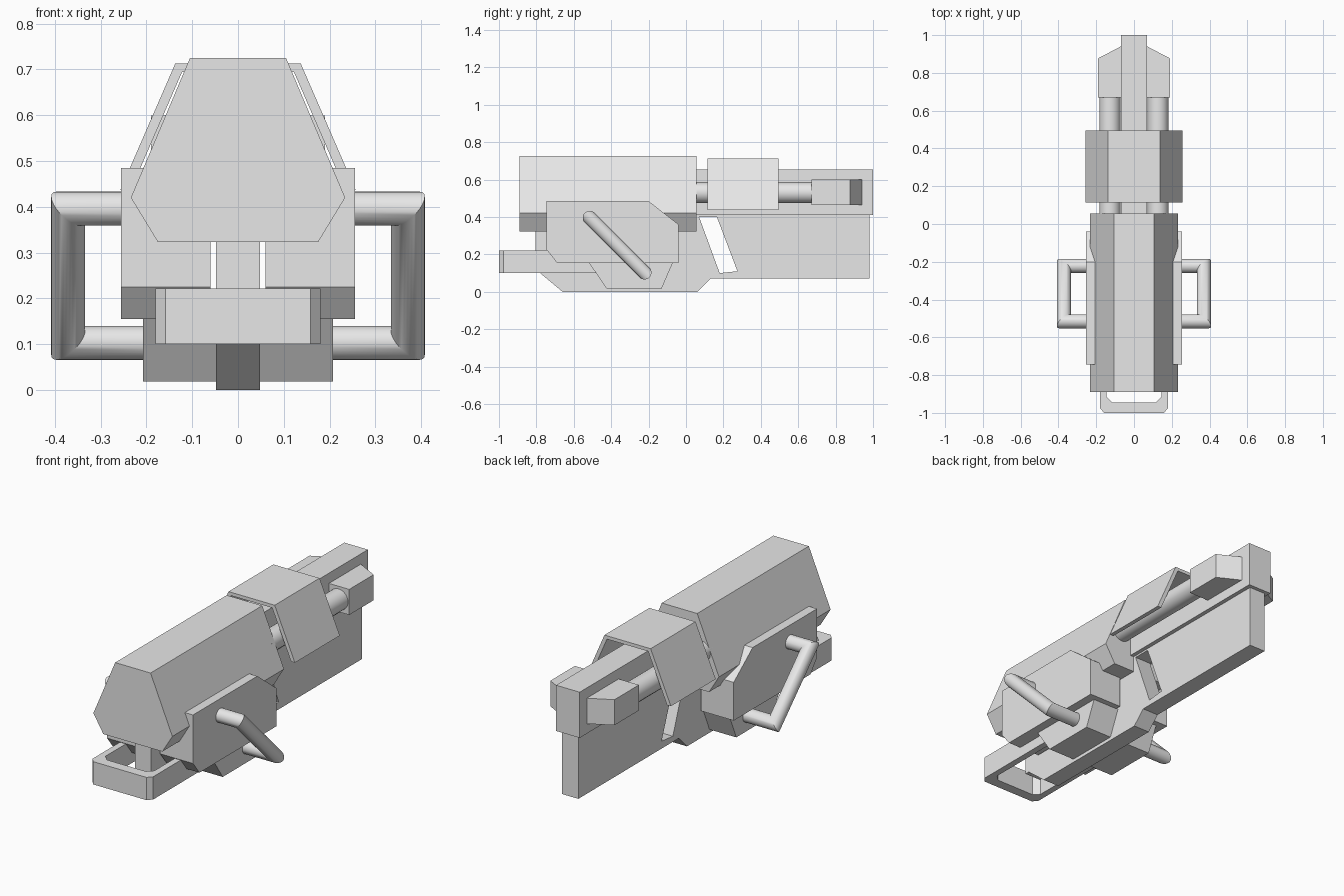
import bpy, bmesh, math
from mathutils import Vector

cube = bpy.data.objects.get("Cube")
if cube:
    bpy.data.objects.remove(cube, do_unlink=True)

grey = bpy.data.materials.new("plain grey")
grey.use_nodes = True
grey.diffuse_color = (0.8, 0.8, 0.8, 1)
grey.node_tree.nodes["Principled BSDF"].inputs["Base Color"].default_value = (0.8, 0.8, 0.8, 1)


def finish(name, bm):
    bmesh.ops.recalc_face_normals(bm, faces=bm.faces)
    mesh = bpy.data.meshes.new(name)
    bm.to_mesh(mesh)
    bm.free()
    mesh.materials.append(grey)
    obj = bpy.data.objects.new(name, mesh)
    bpy.context.collection.objects.link(obj)
    return obj


def prism(name, pts, axis, a, b):
    """Extrude a 2D outline from a to b along an axis."""
    place = {"x": lambda p, t: (t, p[0], p[1]),
             "y": lambda p, t: (p[0], t, p[1]),
             "z": lambda p, t: (p[0], p[1], t)}[axis]
    bm = bmesh.new()
    face = bm.faces.new([bm.verts.new(place(p, a)) for p in pts])
    ext = bmesh.ops.extrude_face_region(bm, geom=[face])
    verts = [g for g in ext["geom"] if isinstance(g, bmesh.types.BMVert)]
    bmesh.ops.translate(bm, verts=verts, vec=Vector(place((0, 0), b - a)))
    return finish(name, bm)


def tube(name, path, radius, sides=32):
    """Round tube along straight segments with mitred corners."""
    path = [Vector(p) for p in path]
    bm = bmesh.new()
    d = (path[1] - path[0]).normalized()
    u = d.orthogonal().normalized()
    w = d.cross(u)
    angles = [2 * math.pi * i / sides for i in range(sides)]
    ring = [path[0] + radius * (u * math.cos(t) + w * math.sin(t)) for t in angles]
    rings = [[bm.verts.new(p) for p in ring]]
    for i in range(1, len(path)):
        d = (path[i] - path[i - 1]).normalized()
        nxt = (path[i + 1] - path[i]).normalized() if i + 1 < len(path) else d
        n = (d + nxt).normalized()
        ring = [p + d * ((path[i] - p).dot(n) / d.dot(n)) for p in ring]
        rings.append([bm.verts.new(p) for p in ring])
    for r0, r1 in zip(rings, rings[1:]):
        for k in range(sides):
            j = (k + 1) % sides
            bm.faces.new((r0[k], r0[j], r1[j], r1[k]))
    bm.faces.new(rings[0])
    bm.faces.new(rings[-1])
    obj = finish(name, bm)
    bpy.ops.object.select_all(action="DESELECT")
    bpy.context.view_layer.objects.active = obj
    obj.select_set(True)
    bpy.ops.object.shade_smooth_by_angle(angle=math.radians(35))
    return obj


def mirrored(half):
    """Complete a symmetric outline from its +x half."""
    return half + [(-x, y) for x, y in reversed(half)]


# Main housing and the square barrel behind it
prism("main_housing", mirrored([(0.105, 0.725), (0.234, 0.42), (0.175, 0.323)]), "y", -0.89, 0.055)
prism("barrel_block", mirrored([(0.07, 0.655), (0.07, 0.41)]), "y", 0.0, 1.0)

# Open shroud over the barrel
prism("barrel_shroud", mirrored([(0.122, 0.695), (0.234, 0.437), (0.257, 0.437), (0.137, 0.713)]),
      "y", 0.115, 0.495)

# Wide muzzle block with chamfered end
prism("muzzle_block", mirrored([(0.19, 0.67), (0.19, 0.877), (0.07, 0.94)]), "z", 0.463, 0.6)

# Central keel in two pieces around a slanted slot
prism("front_keel", [(-0.805, 0.4), (-0.805, 0.1), (-0.78, 0.1), (-0.66, 0), (0.06, 0),
                     (0.13, 0.07), (0.18, 0.07), (0.18, 0.1), (0.07, 0.4), (0.07, 0.42), (0.0, 0.42)],
      "x", -0.048, 0.048)
prism("rear_keel", [(0.18, 0.07), (0.98, 0.07), (0.98, 0.42), (0.07, 0.42), (0.07, 0.4),
                    (0.165, 0.4), (0.275, 0.11), (0.18, 0.1)],
      "x", -0.048, 0.048)

# U-shaped front guard
prism("front_guard", mirrored([(0.115, -0.945), (0.145, -0.915), (0.145, -0.45),
                               (0.18, -0.45), (0.18, -0.975), (0.158, -1.0)]), "z", 0.1, 0.222)

# Parts repeated on both sides
for side, s in (("left", 1), ("right", -1)):
    prism(side + "_side_plate", [(-0.745, 0.485), (-0.2, 0.485), (-0.04, 0.36), (-0.04, 0.155),
                                 (-0.69, 0.155), (-0.745, 0.225)], "x", s * 0.06, s * 0.255)
    prism(side + "_lower_box", [(-0.52, 0.157), (-0.425, 0.018), (-0.13, 0.018), (-0.07, 0.157)],
          "x", s * 0.04, s * 0.207)
    tube(side + "_barrel_tube", [(s * 0.127, 0.03, 0.53), (s * 0.127, 0.7, 0.53)], 0.056)
    tube(side + "_handle", [(s * 0.18, -0.515, 0.396), (s * 0.371, -0.515, 0.396),
                            (s * 0.371, -0.222, 0.103), (s * 0.15, -0.222, 0.103)], 0.037)
